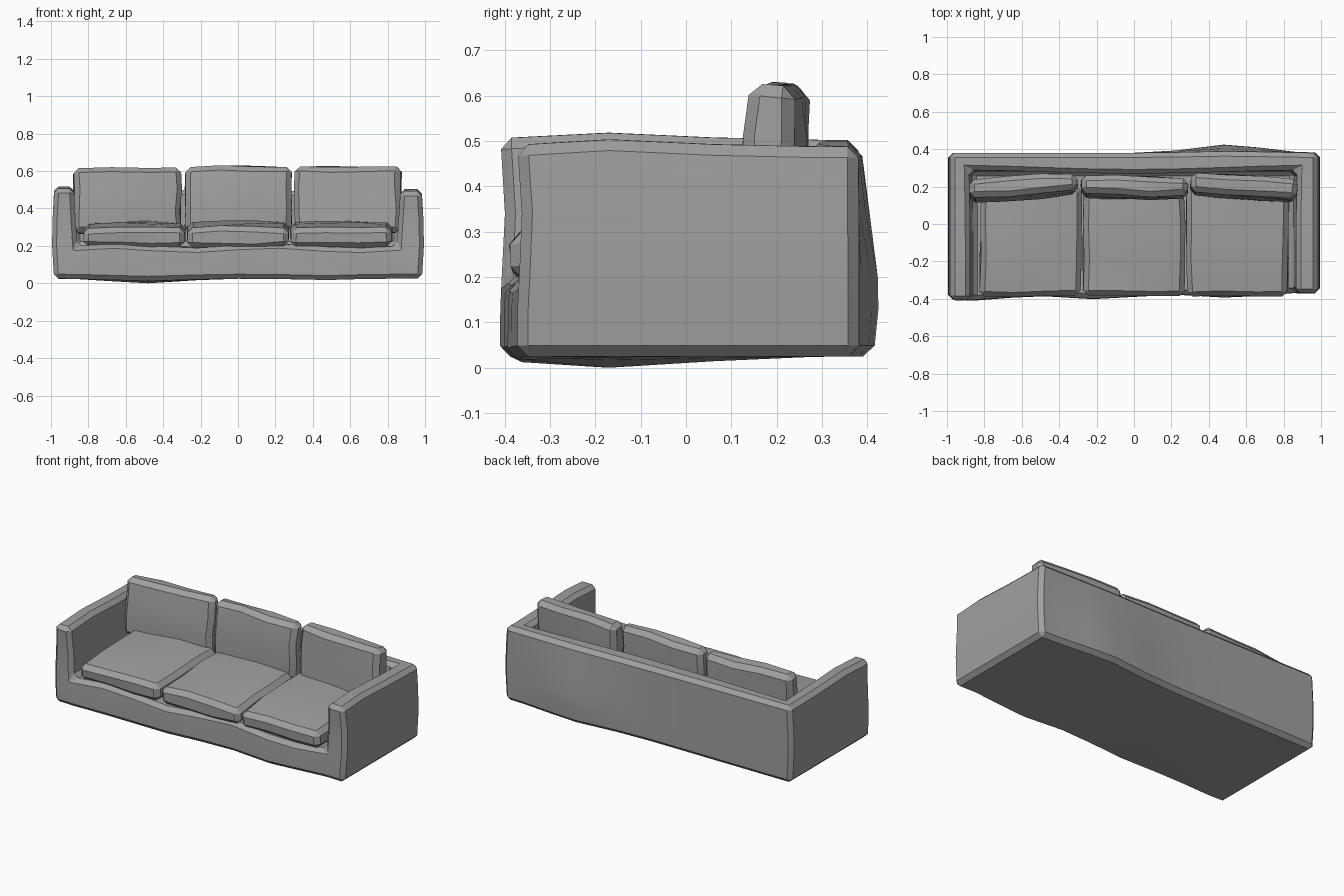
import bpy, bmesh, math, random
from mathutils import Vector, Matrix

random.seed(4)
cube = bpy.data.objects.get("Cube")
if cube:
    bpy.data.objects.remove(cube)

fabric = bpy.data.materials.new("grey fabric")
fabric.use_nodes = True
grey = (0.35, 0.35, 0.35, 1)
fabric.diffuse_color = grey
fabric.node_tree.nodes["Principled BSDF"].inputs["Base Color"].default_value = grey


def block_mesh(xs, ys, zs, filled, shape):
    """Outer skin of the filled cells of a grid, its corners moved by shape."""
    bm = bmesh.new()
    cuts, verts = (xs, ys, zs), {}
    size = [len(c) - 1 for c in cuts]

    def solid(c):
        return all(0 <= c[a] < size[a] for a in range(3)) and filled(*c)

    def corner(c):
        if c not in verts:
            verts[c] = bm.verts.new(shape(Vector([cuts[a][c[a]] for a in range(3)])))
        return verts[c]

    for i in range(size[0]):
        for j in range(size[1]):
            for k in range(size[2]):
                cell = (i, j, k)
                if not solid(cell):
                    continue
                for a in range(3):
                    b, c = (a + 1) % 3, (a + 2) % 3
                    for side in (0, 1):
                        near = list(cell)
                        near[a] += 2 * side - 1
                        if solid(near):
                            continue
                        ring = []
                        for u, v in ((0, 0), (1, 0), (1, 1), (0, 1)):
                            p = list(cell)
                            p[a] += side
                            p[b] += u
                            p[c] += v
                            ring.append(corner(tuple(p)))
                        bm.faces.new(ring if side else ring[::-1])
    return bm


def finish(name, bm, width):
    # Bevel the hard edges, then shade softly across the gentle ones
    bm.normal_update()
    hard = [e for e in bm.edges if e.calc_face_angle(0) > math.radians(45)]
    bmesh.ops.bevel(bm, geom=hard, offset=width, segments=1, profile=0.5,
                    affect='EDGES', clamp_overlap=True)
    bmesh.ops.recalc_face_normals(bm, faces=bm.faces)
    mesh = bpy.data.meshes.new(name)
    bm.to_mesh(mesh)
    bm.free()
    mesh.materials.append(fabric)
    obj = bpy.data.objects.new(name, mesh)
    bpy.context.collection.objects.link(obj)
    bpy.ops.object.select_all(action='DESELECT')
    obj.select_set(True)
    bpy.context.view_layer.objects.active = obj
    bpy.ops.object.shade_smooth_by_angle(angle=math.radians(25))


# Frame: base, two arms and back in one piece, with worn, uneven sides
def bump(p, centre, reach):
    return math.exp(-((p - Vector(centre)).length / reach) ** 2)


def frame_shape(p):
    q = p.copy()
    if abs(p.x) > 0.8:
        side = math.copysign(1, p.x)
        if abs(p.x) > 0.95:
            q.x += side * 0.012 * (1 - abs(p.z - 0.25) / 0.2)
        else:
            q.x += side * 0.06 * max(0, p.z - 0.2)
            q.x += side * 0.02 * max(0, p.y)
    if p.y < -0.3:
        q.y += 0.01 * math.sin(p.x * 9) + 0.012 * p.x
        q.y += 0.012 * bump(p, (p.x, p.y, 0.3), 0.1)
        if p.z > 0.18 and abs(p.x) < 0.8:
            q.z += 0.012 * math.sin(p.x * 7 + 0.3)
    if p.y > 0.3:
        q.y += 0.045 * bump(p, (0.5, 0.38, 0.15), 0.25)
    if p.z > 0.45:
        q.z += 0.016 * bump(p, (p.x, -0.15, p.z), 0.2) - 0.008 * p.x
        q.y += 0.012 * math.cos(p.x * 3) * (-1 if 0.2 < p.y < 0.3 else 0)
    if p.z < 0.1:
        q.z -= 0.025 * bump(p, (-0.48, -0.17, 0.03), 0.25)
        q.z -= 0.008 * bump(p, (0.45, -0.39, 0.03), 0.2)
    return q


def frame_filled(i, j, k):
    return k < 2 or i in (0, 9) or j == 3


frame = block_mesh(
    [-0.985, -0.86, -0.66, -0.48, -0.22, 0, 0.22, 0.48, 0.66, 0.85, 0.985],
    [-0.39, -0.17, 0.06, 0.28, 0.38],
    [0.025, 0.13, 0.2, 0.34, 0.495], frame_filled, frame_shape)
finish("sofa_frame", frame, 0.024)


# Cushions: soft blocks, thickest in the middle, with a slightly uneven surface
def cushion(name, size, centre, turn, puff, thin):
    half = Vector(size) / 2
    place = Matrix.Translation(centre) @ turn

    def shape(p):
        r = [p[a] / half[a] for a in range(3)]
        u, v = [r[a] for a in range(3) if a != thin]
        q = p.copy()
        q[thin] += r[thin] * puff * ((1 - u * u) + (1 - v * v)) / 2
        q += Vector([random.uniform(-0.007, 0.007) for _ in range(3)])
        return place @ q

    steps = [[t * h for t in ((-1, 1) if a == thin else (-1, -0.33, 0.33, 1))]
             for a, h in enumerate(half)]
    finish(name, block_mesh(*steps, lambda i, j, k: True, shape), 0.027)


places = ("right", "middle", "left")
for n, place in enumerate(places):
    # Seat cushion, dipping a little towards the front
    cushion(place + "_seat_cushion", (0.54, 0.59, 0.095),
            ((n - 1) * 0.553, -0.09, 0.26),
            Matrix.Rotation(0.05, 4, 'X'), 0.02, 2)
    # Back cushion, leaning back and turned to follow the corner
    yaw = (0.07, -0.02, -0.07)[n]
    lean = Matrix.Rotation(yaw, 4, 'Z') @ Matrix.Rotation(-0.07, 4, 'X')
    cushion(place + "_back_cushion", (0.57, 0.09, 0.35),
            ((n - 1) * 0.59, 0.195, (0.44, 0.448, 0.448)[n]), lean, 0.015, 1)
